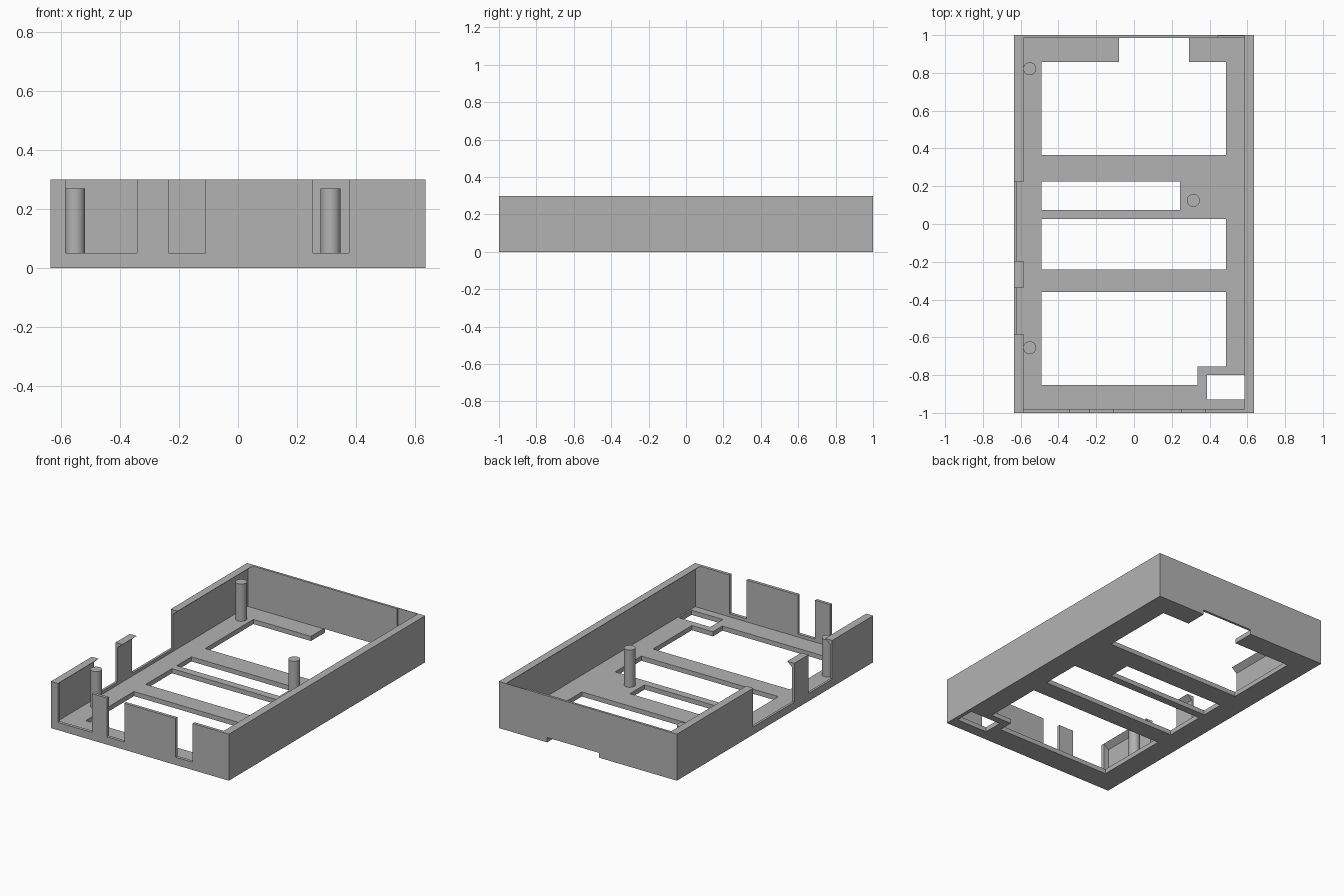
import bpy
import bmesh
import math
from mathutils import Vector

cube = bpy.data.objects.get("Cube")
if cube:
    bpy.data.objects.remove(cube, do_unlink=True)

grey = bpy.data.materials.new("plain grey")
grey.use_nodes = True
COLOUR = (0.45, 0.45, 0.45, 1)
grey.diffuse_color = COLOUR
grey.node_tree.nodes["Principled BSDF"].inputs["Base Color"].default_value = COLOUR


def prism(name, profile, direction):
    """Extrude a flat polygon along a direction into a solid."""
    bm = bmesh.new()
    face = bm.faces.new([bm.verts.new(p) for p in profile])
    result = bmesh.ops.extrude_face_region(bm, geom=[face])
    verts = [v for v in result["geom"] if isinstance(v, bmesh.types.BMVert)]
    bmesh.ops.translate(bm, vec=Vector(direction), verts=verts)
    bmesh.ops.recalc_face_normals(bm, faces=bm.faces)
    mesh = bpy.data.meshes.new(name)
    bm.to_mesh(mesh)
    bm.free()
    mesh.materials.append(grey)
    obj = bpy.data.objects.new(name, mesh)
    bpy.context.collection.objects.link(obj)
    return obj


def box(name, x0, x1, y0, y1, z0, z1):
    corners = [(x0, y0, z0), (x1, y0, z0), (x1, y1, z0), (x0, y1, z0)]
    return prism(name, corners, (0, 0, z1 - z0))


def cut(target, cutter):
    """Subtract the cutter from the target and discard it."""
    cutter.hide_render = True
    mod = target.modifiers.new("cut", 'BOOLEAN')
    mod.operation = 'DIFFERENCE'
    mod.solver = 'EXACT'
    mod.object = cutter
    bpy.context.view_layer.objects.active = target
    bpy.ops.object.modifier_apply(modifier=mod.name)
    bpy.data.objects.remove(cutter, do_unlink=True)


W, H = 0.635, 0.3
FLOOR, SILL = 0.03, 0.05
INNER, LIP = 0.62, 0.585
OVER = 0.4

# Tray body, hollowed so the long walls keep a tapered lip at the top
tray = box("tray", -W, W, -1, 1, 0, H)
half = [(INNER, FLOOR), (INNER, 0.27), (LIP, H), (LIP, OVER)]
section = half + [(-x, z) for x, z in reversed(half)]
cut(tray, prism("cavity", [(x, -0.98, z) for x, z in section], (0, 1.965, 0)))

# Floor openings, the first one stepped out under the back wall
L, R = -0.49, 0.487
floor_holes = [
    [(L, 0.365), (R, 0.365), (R, 0.857), (0.29, 0.857), (0.29, 1.1),
     (-0.08, 1.1), (-0.08, 0.857), (L, 0.857)],
    [(L, 0.075), (0.243, 0.075), (0.243, 0.225), (L, 0.225)],
    [(L, -0.24), (R, -0.24), (R, 0.026), (L, 0.026)],
    [(L, -0.852), (0.337, -0.852), (0.337, -0.755), (R, -0.755),
     (R, -0.36), (L, -0.36)],
    [(0.387, -0.928), (0.61, -0.928), (0.61, -0.8), (0.387, -0.8)],
]
for outline in floor_holes:
    cut(tray, prism("floor_cutter", [(x, y, -0.1) for x, y in outline],
                    (0, 0, 0.1 + FLOOR + 0.001)))

# Port notches in the front wall
for x0, x1 in [(-0.585, -0.342), (-0.235, -0.111), (0.254, 0.376)]:
    cut(tray, box("front_cutter", x0, x1, -1.1, -0.95, SILL, OVER))

# Notches in the long wall on the -x side
for y0, y1 in [(-0.196, 0.222), (-0.582, -0.34)]:
    cut(tray, box("side_cutter", -0.7, -0.56, y0, y1, SILL, OVER))

# Shallow recess inside the back wall
cut(tray, box("recess_cutter", 0.445, 0.584, 0.96, 0.996, SILL, OVER))

# Round support posts
for name, x, y in [("back_post", -0.552, 0.822), ("middle_post", 0.314, 0.125),
                   ("front_post", -0.552, -0.655)]:
    bpy.ops.mesh.primitive_cylinder_add(
        vertices=48, radius=0.034, depth=0.27 - FLOOR,
        location=(x, y, (0.27 + FLOOR) / 2))
    post = bpy.context.object
    post.name = name
    post.data.materials.append(grey)
    bpy.ops.object.shade_smooth_by_angle(angle=math.radians(30))
